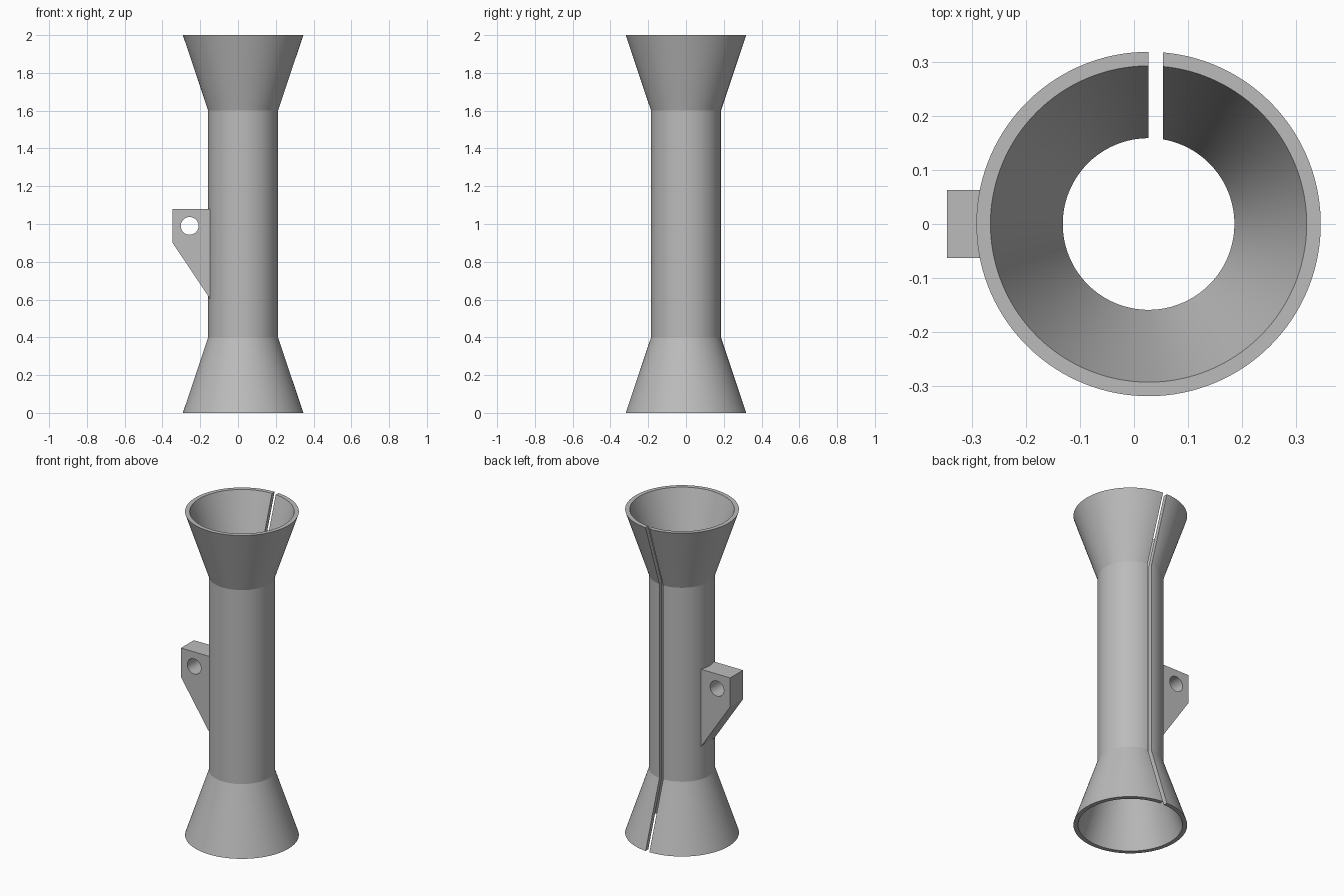
import bpy, bmesh, math
from mathutils import Vector

if "Cube" in bpy.data.objects:
    bpy.data.objects.remove(bpy.data.objects["Cube"])

GREY = (0.5, 0.5, 0.5, 1)
grey = bpy.data.materials.new("plain grey")
grey.use_nodes = True
grey.diffuse_color = GREY
grey.node_tree.nodes["Principled BSDF"].inputs["Base Color"].default_value = GREY


def finish(bm, name):
    """Turn a bmesh into a shaded, coloured object."""
    bmesh.ops.recalc_face_normals(bm, faces=bm.faces)
    mesh = bpy.data.meshes.new(name)
    bm.to_mesh(mesh)
    bm.free()
    mesh.materials.append(grey)
    obj = bpy.data.objects.new(name, mesh)
    bpy.context.collection.objects.link(obj)
    bpy.ops.object.select_all(action="DESELECT")
    obj.select_set(True)
    bpy.context.view_layer.objects.active = obj
    bpy.ops.object.shade_smooth_by_angle(angle=math.radians(15))
    return obj


# Flared tube with a parallel-sided slit along the back
CENTRE_X, SLIT, COLUMNS = 0.027, 0.027, 128
outer = [(0.319, 0), (0.185, 0.4), (0.185, 1.6), (0.319, 2)]
inner = [(r - 0.026, z) for r, z in reversed(outer)]
profile = outer + inner

bm = bmesh.new()
columns = []
for i in range(COLUMNS + 1):
    column = []
    for r, z in profile:
        sweep = 2 * math.pi - math.asin(SLIT / r)
        a = math.pi / 2 + sweep * i / COLUMNS
        column.append(bm.verts.new((CENTRE_X + r * math.cos(a), r * math.sin(a), z)))
    columns.append(column)
n = len(profile)
for a, b in zip(columns, columns[1:]):
    for j in range(n):
        k = (j + 1) % n
        bm.faces.new((a[j], a[k], b[k], b[j]))
# Slit walls, one quad per tube section
for col in (columns[0], columns[-1]):
    for j in range(3):
        bm.faces.new((col[j], col[j + 1], col[n - 2 - j], col[n - 1 - j]))
finish(bm, "flared_tube")

# Side lug: tapered plate with a round hole through it
HALF = 0.063
outline = [(-0.346, 1.08), (-0.346, 0.9), (-0.142, 0.595), (-0.142, 1.08)]
hole = [(-0.256 + 0.047 * math.cos(t * math.pi / 24),
         0.99 + 0.047 * math.sin(t * math.pi / 24)) for t in range(48)]
bm = bmesh.new()
for loop in (outline, hole):
    verts = [bm.verts.new((x, -HALF, z)) for x, z in loop]
    for a, b in zip(verts, verts[1:] + verts[:1]):
        bm.edges.new((a, b))
bmesh.ops.triangle_fill(bm, edges=bm.edges[:], use_beauty=True)
made = bmesh.ops.extrude_face_region(bm, geom=bm.faces[:], use_keep_orig=True)
moved = [v for v in made["geom"] if isinstance(v, bmesh.types.BMVert)]
bmesh.ops.translate(bm, verts=moved, vec=Vector((0, 2 * HALF, 0)))
finish(bm, "side_lug")
